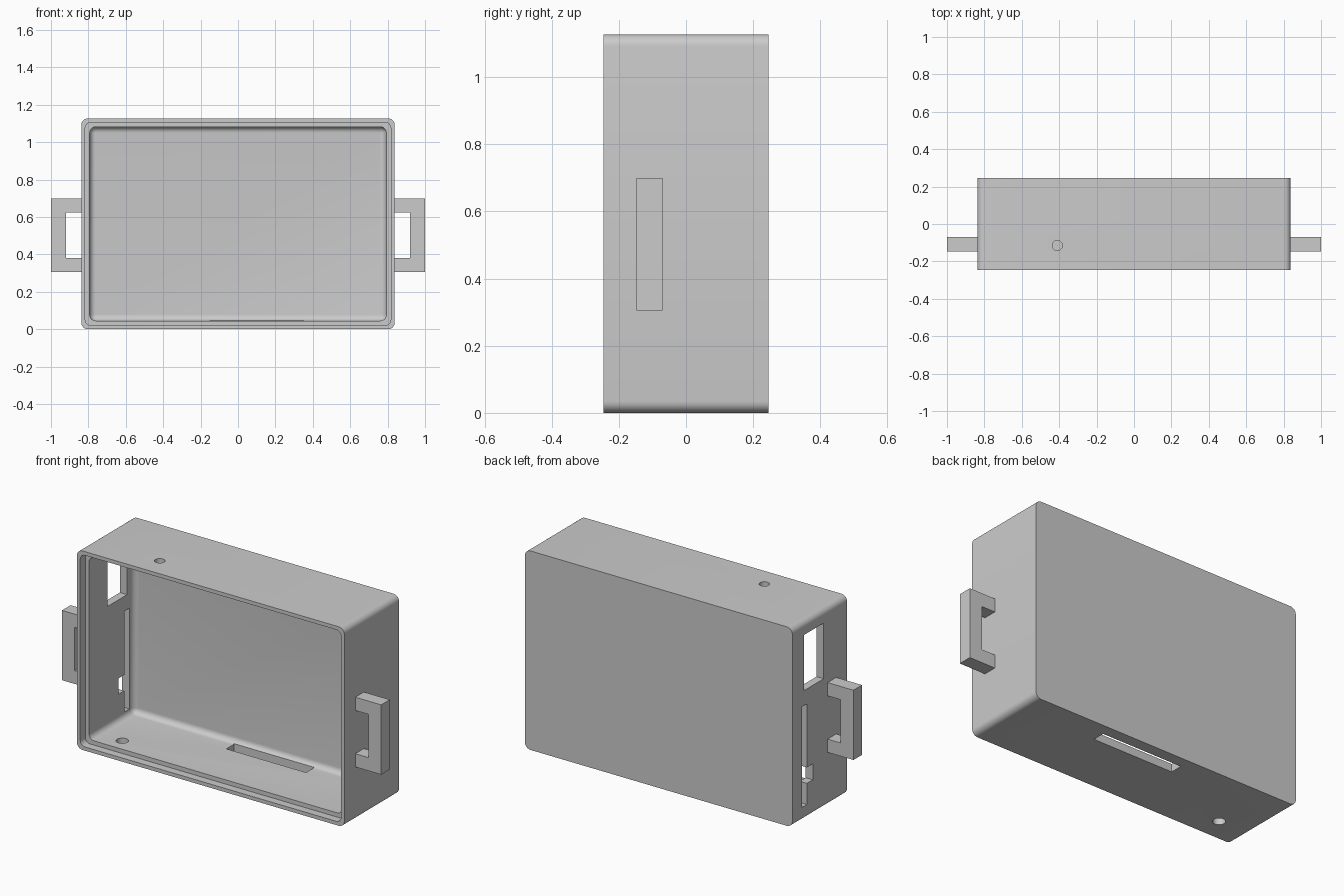
import bpy, bmesh, math
from mathutils import Vector

cube = bpy.data.objects.get("Cube")
if cube:
    bpy.data.objects.remove(cube, do_unlink=True)

W, D, H = 0.838, 0.245, 1.127      # half width, half depth, height
WALL, LIP, REBATE = 0.045, 0.021, 0.045
FILLET, STEPS = 0.032, 6

grey = bpy.data.materials.new("light_grey")
grey.use_nodes = True
colour = (0.6, 0.6, 0.6, 1)
grey.diffuse_color = colour
grey.node_tree.nodes["Principled BSDF"].inputs["Base Color"].default_value = colour


def make_object(name, bm):
    bmesh.ops.recalc_face_normals(bm, faces=bm.faces)
    mesh = bpy.data.meshes.new(name)
    bm.to_mesh(mesh)
    bm.free()
    mesh.materials.append(grey)
    obj = bpy.data.objects.new(name, mesh)
    bpy.context.collection.objects.link(obj)
    return obj


def box(name, lo, hi):
    bm = bmesh.new()
    bmesh.ops.create_cube(bm, size=1)
    lo, hi = Vector(lo), Vector(hi)
    for v in bm.verts:
        v.co = (lo + hi) / 2 + v.co * (hi - lo)
    return make_object(name, bm)


def pin(name, x, y, z, radius):
    bm = bmesh.new()
    bmesh.ops.create_cone(bm, cap_ends=True, segments=32, radius1=radius,
                          radius2=radius, depth=0.2)
    bmesh.ops.translate(bm, verts=bm.verts, vec=(x, y, z))
    return make_object(name, bm)


def ring(bm, inset, radius, y):
    """Rounded rectangle of vertices, inset from the outer wall, at depth y."""
    verts = []
    for i, (sx, sz) in enumerate(((1, 1), (-1, 1), (-1, -1), (1, -1))):
        cx = sx * (W - inset - radius)
        cz = H / 2 + sz * (H / 2 - inset - radius)
        for k in range(STEPS + 1):
            a = math.pi / 2 * (i + k / STEPS)
            verts.append(bm.verts.new((cx + radius * math.cos(a), y,
                                       cz + radius * math.sin(a))))
    return verts


# Case: one skin running from the back, over the rebated rim, to the inner floor
sections = [(0, 0.035, D), (0, 0.035, -D), (LIP, 0.03, -D),
            (LIP, 0.03, -D + REBATE), (WALL, FILLET, -D + REBATE)]
floor_y = D - WALL
for k in range(STEPS + 1):
    a = math.pi / 2 * k / STEPS
    t = FILLET * (1 - math.cos(a))
    sections.append((WALL + t, max(FILLET - t, 0.002),
                     floor_y - FILLET * (1 - math.sin(a))))
bm = bmesh.new()
rings = [ring(bm, *s) for s in sections]
for a, b in zip(rings, rings[1:]):
    n = len(a)
    for i in range(n):
        j = (i + 1) % n
        bm.faces.new((a[i], a[j], b[j], b[i]))
bm.faces.new(rings[0])
bm.faces.new(rings[-1])
case = make_object("case", bm)

# Openings in the right wall, bottom and top
X0, X1 = -W - 0.1, -W + 0.1
cutters = [
    box("window_cutter", (X0, -0.035, 0.735), (X1, 0.14, 1.05)),
    box("side_slot_cutter", (X0, 0.115, 0.08), (X1, 0.16, 0.65)),
    box("side_notch_cutter", (X0, 0.062, 0.2), (X1, 0.13, 0.29)),
    box("bottom_slot_cutter", (-0.15, 0.11, -0.1), (0.35, 0.18, 0.1)),
    pin("bottom_hole_cutter", -0.645, -0.115, 0, 0.032),
    pin("top_hole_cutter", -0.41, -0.115, H, 0.027),
]
bpy.context.view_layer.objects.active = case
for cutter in cutters:
    mod = case.modifiers.new(cutter.name, "BOOLEAN")
    mod.operation = "DIFFERENCE"
    mod.solver = "EXACT"
    mod.object = cutter
    bpy.ops.object.modifier_apply(modifier=mod.name)
    bpy.data.objects.remove(cutter, do_unlink=True)

bpy.ops.object.select_all(action="DESELECT")
case.select_set(True)
bpy.ops.object.shade_smooth_by_angle(angle=math.radians(30))

# Strap loops: C-shaped profile extruded in depth, one on each side
profile = [(W, 0.305), (1, 0.305), (1, 0.7), (W, 0.7),
           (W, 0.625), (0.92, 0.625), (0.92, 0.38), (W, 0.38)]
for side, name in ((1, "left_strap_loop"), (-1, "right_strap_loop")):
    bm = bmesh.new()
    face = bm.faces.new([bm.verts.new((side * x, -0.147, z)) for x, z in profile])
    extruded = bmesh.ops.extrude_face_region(bm, geom=[face])
    verts = [g for g in extruded["geom"] if isinstance(g, bmesh.types.BMVert)]
    bmesh.ops.translate(bm, verts=verts, vec=(0, 0.077, 0))
    make_object(name, bm)
